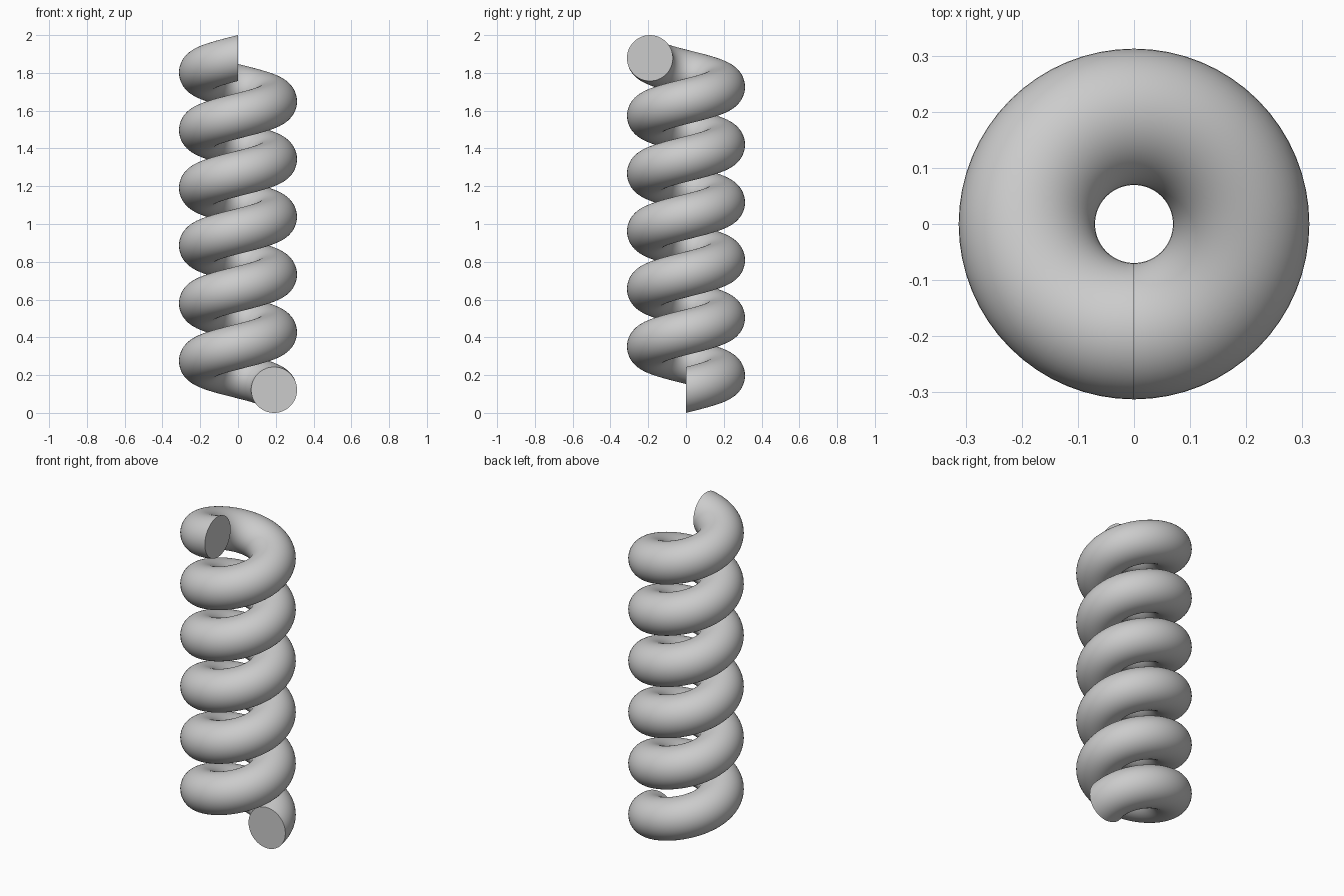
import bpy
import bmesh
from math import cos, sin, tau, radians

if "Cube" in bpy.data.objects:
    bpy.data.objects.remove(bpy.data.objects["Cube"])

COIL_RADIUS = 0.191
WIRE_RADIUS = 0.1215
HEIGHT = 2.0
TURNS = 5.75
STEPS_PER_TURN = 64
SIDES = 48


def make_material(name, value):
    mat = bpy.data.materials.new(name)
    mat.use_nodes = True
    colour = (value, value, value, 1)
    mat.diffuse_color = colour
    mat.node_tree.nodes["Principled BSDF"].inputs["Base Color"].default_value = colour
    return mat


def wire_ring(bm, t):
    """Upright circular section of the wire, at fraction t along the coil."""
    turn = t * TURNS * tau
    centre_z = WIRE_RADIUS + t * (HEIGHT - 2 * WIRE_RADIUS)
    ring = []
    for i in range(SIDES):
        a = tau * i / SIDES
        r = COIL_RADIUS + WIRE_RADIUS * cos(a)
        z = centre_z + WIRE_RADIUS * sin(a)
        ring.append(bm.verts.new((r * cos(turn), r * sin(turn), z)))
    return ring


# Coil: sections swept up the helix, bridged, with flat cut ends
bm = bmesh.new()
steps = int(TURNS * STEPS_PER_TURN)
rings = [wire_ring(bm, s / steps) for s in range(steps + 1)]
for low, high in zip(rings, rings[1:]):
    for i in range(SIDES):
        j = (i + 1) % SIDES
        bm.faces.new((low[i], low[j], high[j], high[i]))
bm.faces.new(rings[0])
bm.faces.new(rings[-1])
bmesh.ops.recalc_face_normals(bm, faces=bm.faces)

mesh = bpy.data.meshes.new("spring_coil")
bm.to_mesh(mesh)
bm.free()
mesh.materials.append(make_material("plain grey", 0.6))

coil = bpy.data.objects.new("spring_coil", mesh)
bpy.context.collection.objects.link(coil)

# Smooth wire, crisp end caps
bpy.ops.object.select_all(action="DESELECT")
coil.select_set(True)
bpy.context.view_layer.objects.active = coil
bpy.ops.object.shade_smooth_by_angle(angle=radians(35))
